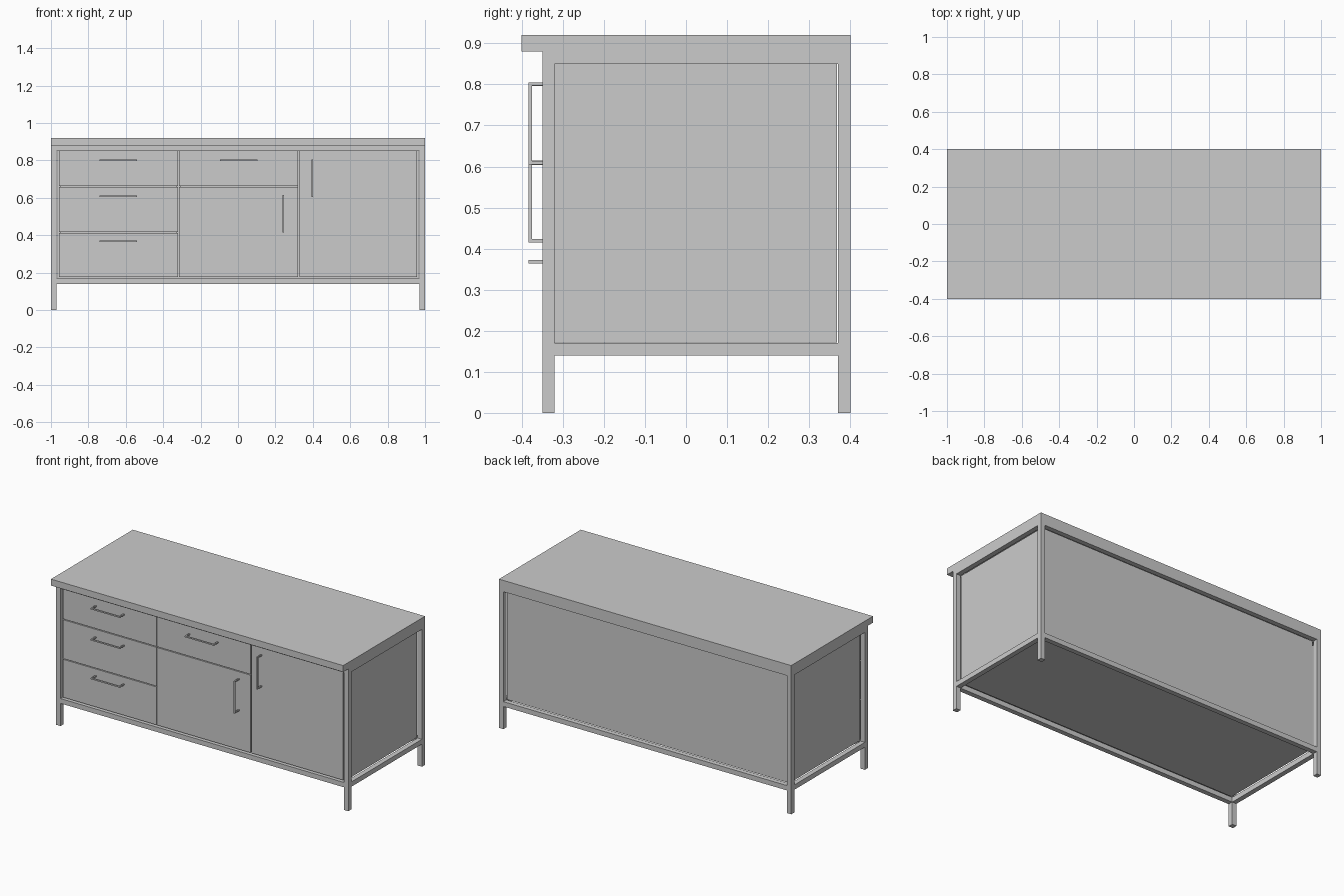
import bpy

if "Cube" in bpy.data.objects:
    bpy.data.objects.remove(bpy.data.objects["Cube"])


def box(name, x, y, z):
    """Axis-aligned box from (min, max) pairs."""
    bpy.ops.mesh.primitive_cube_add(size=1, location=[(a + b) / 2 for a, b in (x, y, z)])
    o = bpy.context.object
    o.name = name
    o.scale = [b - a for a, b in (x, y, z)]
    bpy.ops.object.transform_apply(location=False, rotation=False, scale=True)
    return o


T = 0.03                                  # square tube thickness
FRONT, BACK = (-0.35, -0.32), (0.37, 0.40)
LOW, HIGH = (0.14, 0.17), (0.85, 0.88)

# Worktop
box("worktop", (-1, 1), (-0.4, 0.4), (0.88, 0.92))

# Tube frame: legs and rails
for side, s in (("left", -1), ("right", 1)):
    xs = tuple(sorted((s * (1 - T), s)))
    for end, ys in (("front", FRONT), ("back", BACK)):
        box(f"{side}_{end}_leg", xs, ys, (0, 0.88))
    for lvl, zs in (("lower", LOW), ("upper", HIGH)):
        box(f"{side}_{lvl}_rail", xs, (FRONT[1], BACK[0]), zs)
for end, ys in (("front", FRONT), ("back", BACK)):
    for lvl, zs in (("lower", LOW), ("upper", HIGH)):
        box(f"{end}_{lvl}_rail", (-1 + T, 1 - T), ys, zs)

# Cabinet boards
box("bottom_board", (-0.966, 0.966), (-0.32, 0.348), (0.172, 0.193))
box("back_board", (-0.966, 0.966), (0.348, 0.368), (0.172, 0.85))
for name, x in (("left_side_board", -0.956), ("left_divider", -0.318),
                ("right_divider", 0.325), ("right_side_board", 0.956)):
    box(name, (x - 0.01, x + 0.01), (-0.32, 0.348), (0.193, 0.85))

# Drawer and door fronts
A, B, C = (-0.958, -0.32), (-0.315, 0.322), (0.329, 0.957)
for name, xs, zs in (
        ("top_drawer_front", A, (0.662, 0.85)),
        ("middle_drawer_front", A, (0.417, 0.657)),
        ("bottom_drawer_front", A, (0.177, 0.412)),
        ("centre_drawer_front", B, (0.662, 0.85)),
        ("centre_door", B, (0.177, 0.657)),
        ("right_door", C, (0.177, 0.85))):
    box(name, xs, (-0.34, -0.32), zs)


# Bar handles with two standoffs
def handle(name, x, z, upright=False):
    h, r = 0.1, 0.004
    bar_y, post_y = (-0.383, -0.375), (-0.375, -0.34)
    for part, lo, hi, ys in (("bar", -h, h, bar_y),
                             ("post_a", -h, -h + 2 * r, post_y),
                             ("post_b", h - 2 * r, h, post_y)):
        if upright:
            box(f"{name}_{part}", (x - r, x + r), ys, (z + lo, z + hi))
        else:
            box(f"{name}_{part}", (x + lo, x + hi), ys, (z - r, z + r))


handle("top_drawer_handle", -0.64, 0.80)
handle("middle_drawer_handle", -0.64, 0.608)
handle("bottom_drawer_handle", -0.64, 0.368)
handle("centre_drawer_handle", 0.003, 0.80)
handle("centre_door_handle", 0.243, 0.515, True)
handle("right_door_handle", 0.398, 0.705, True)
